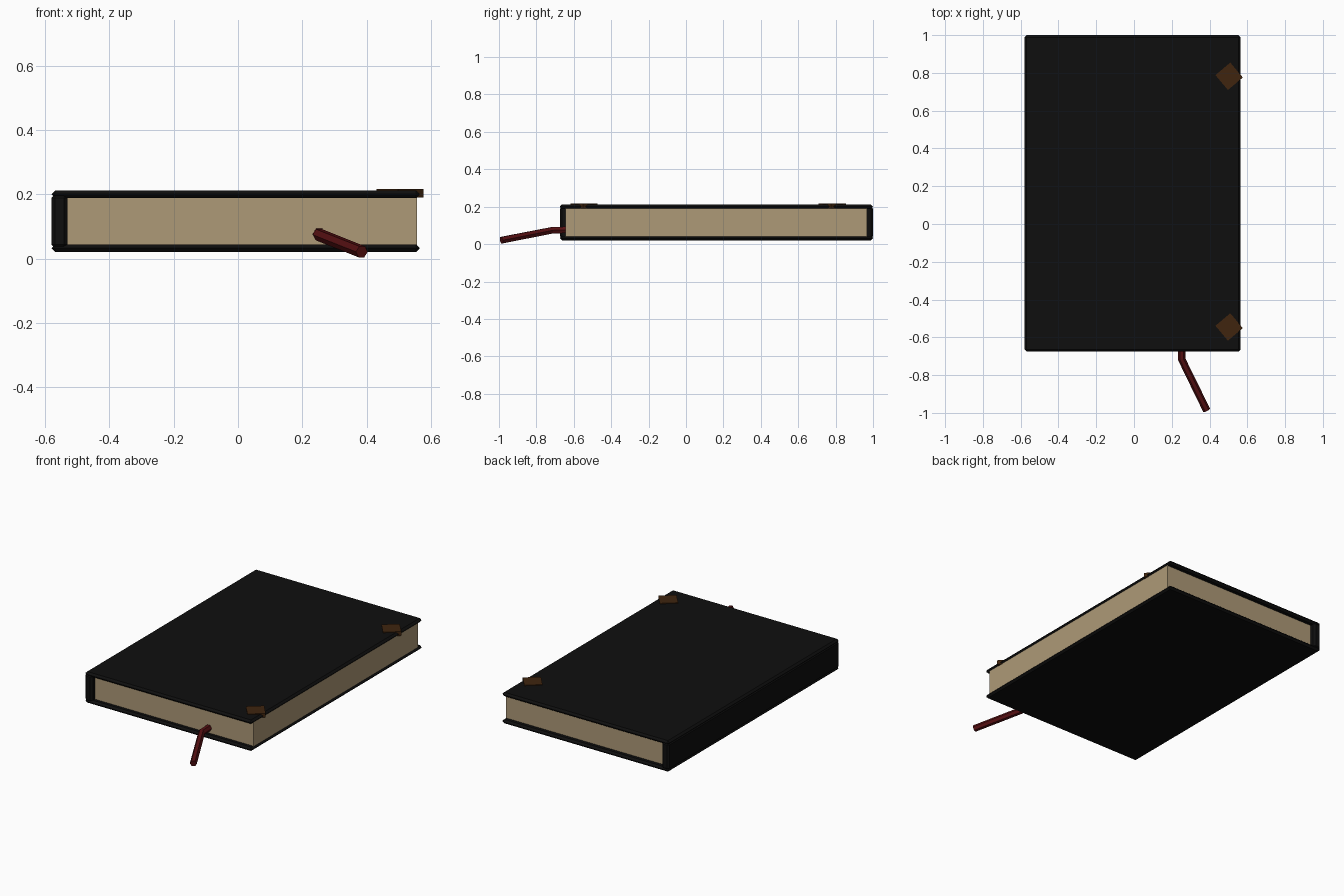
import bpy, bmesh, math
from mathutils import Vector

if "Cube" in bpy.data.objects:
    bpy.data.objects.remove(bpy.data.objects["Cube"])


def material(name, rgb):
    m = bpy.data.materials.new(name)
    m.diffuse_color = (*rgb, 1)
    m.use_nodes = True
    m.node_tree.nodes["Principled BSDF"].inputs["Base Color"].default_value = m.diffuse_color
    return m


BLACK = material("black_leather", (0.0045, 0.0045, 0.0045))
PAPER = material("aged_paper", (0.42, 0.32, 0.185))
BROWN = material("brown_leather", (0.05, 0.018, 0.0045))
RED = material("dark_red_ribbon", (0.09, 0.005, 0.006))


def finish(name, bm, mat):
    bmesh.ops.recalc_face_normals(bm, faces=bm.faces[:])
    me = bpy.data.meshes.new(name)
    bm.to_mesh(me)
    bm.free()
    me.materials.append(mat)
    ob = bpy.data.objects.new(name, me)
    bpy.context.collection.objects.link(ob)
    return ob


def box(name, lo, hi, mat, bevel=0, turn=0):
    lo, hi = Vector(lo), Vector(hi)
    bm = bmesh.new()
    bmesh.ops.create_cube(bm, size=1)
    bmesh.ops.scale(bm, vec=hi - lo, verts=bm.verts[:])
    ob = finish(name, bm, mat)
    ob.location = (lo + hi) / 2
    ob.rotation_euler.z = turn
    if bevel:
        mod = ob.modifiers.new("chamfer", "BEVEL")
        mod.width = bevel
        mod.segments = 1
        mod.limit_method = 'NONE'
    return ob


# Covers and spine with chamfered edges
for name, z in (("back_cover", 0.02), ("front_cover", 0.188)):
    box(name, (-0.58, -0.675, z), (0.565, 1.0, z + 0.024), BLACK, 0.0115)
box("spine", (-0.58, -0.675, 0.032), (-0.53, 1.0, 0.2), BLACK, 0.0115)

# Page block
box("pages", (-0.55, -0.645, 0.035), (0.557, 0.968, 0.198), PAPER)

# Corner clasps, turned into diamonds
for i, y in enumerate((-0.545, 0.782)):
    box(f"clasp_{i + 1}", (0.452, y - 0.0515, 0.19), (0.555, y + 0.0515, 0.216),
        BROWN, turn=math.radians(40))

# Ribbon bookmark: six-sided tube swept along a bent path
path = [Vector(p) for p in ((0.252, -0.6, 0.077), (0.252, -0.715, 0.074),
                            (0.385, -0.987, 0.021))]
bm = bmesh.new()
rings = []
for i, p in enumerate(path):
    before = (p - path[i - 1]).normalized() if i else Vector()
    after = (path[i + 1] - p).normalized() if i < len(path) - 1 else Vector()
    along = (before + after).normalized()
    side = along.cross(Vector((0, 0, 1))).normalized()
    up = side.cross(along)
    rings.append([bm.verts.new(p + 0.02 * (side * math.cos(a) + up * math.sin(a)))
                  for a in (k * math.pi / 3 for k in range(6))])
for a, b in zip(rings, rings[1:]):
    for k in range(6):
        n = (k + 1) % 6
        bm.faces.new((a[k], a[n], b[n], b[k]))
bm.faces.new(rings[0])
bm.faces.new(rings[-1])
finish("ribbon_bookmark", bm, RED)
